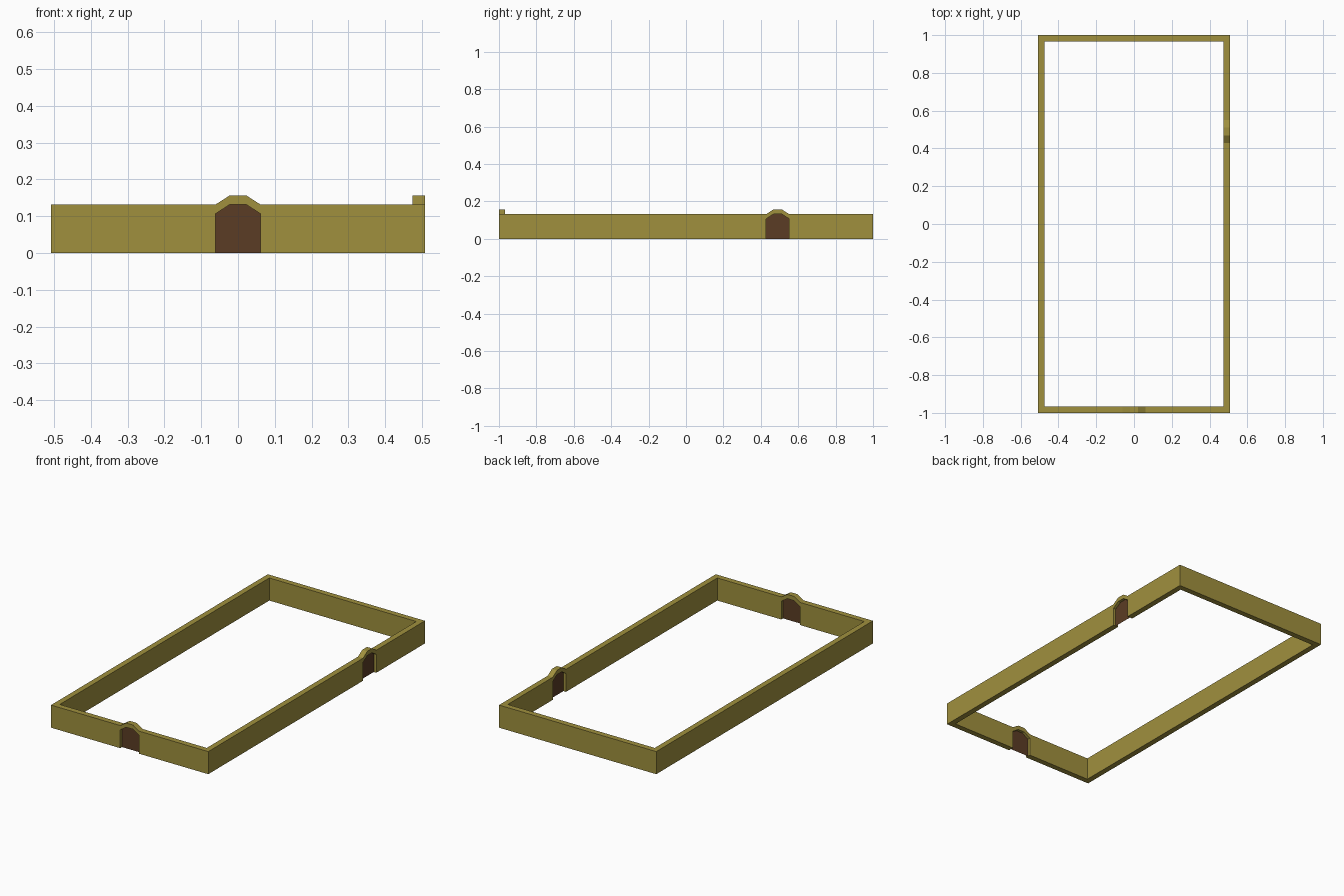
import bpy, bmesh
from math import pi
from mathutils import Matrix, Vector

if "Cube" in bpy.data.objects:
    bpy.data.objects.remove(bpy.data.objects["Cube"])

HX, HY, T = 0.508, 1.0, 0.033        # half sizes and wall thickness
H, SPRING, TOP = 0.132, 0.107, 0.157  # wall top, arch shoulder, arch crest
W, C = 0.061, 0.022                   # gate half width, crest half width


def material(name, color):
    m = bpy.data.materials.new(name)
    m.diffuse_color = (*color, 1)
    m.use_nodes = True
    m.node_tree.nodes["Principled BSDF"].inputs["Base Color"].default_value = m.diffuse_color
    return m


def finish(bm, name, mat):
    me = bpy.data.meshes.new(name)
    bm.to_mesh(me)
    bm.free()
    me.materials.append(mat)
    ob = bpy.data.objects.new(name, me)
    bpy.context.collection.objects.link(ob)
    return ob


def wall_profile(half, gate):
    """Wall elevation; ends are the first two and last two points."""
    if gate is None:
        return [(half, H), (-half, H), (-half, 0), (half, 0)]
    g = gate
    over = [(half, H), (g + W, H), (g + C, TOP), (g - C, TOP), (g - W, H), (-half, H)]
    under = [(-half, 0), (g - W, 0), (g - W, SPRING), (g - C, H),
             (g + C, H), (g + W, SPRING), (g + W, 0), (half, 0)]
    return over + under


def add_wall(bm, turn, half, dist, gate):
    """Mitred wall: the inner face is pulled in by T at both ends."""
    rot = Matrix.Rotation(turn * pi / 2, 3, 'Z')
    pts = wall_profile(half, gate)
    outer = [bm.verts.new(rot @ Vector((s, -dist, z))) for s, z in pts]
    inner = [bm.verts.new(rot @ Vector((max(-half + T, min(half - T, s)), -dist + T, z)))
             for s, z in pts]
    bm.faces.new(outer)
    bm.faces.new(inner[::-1])
    for i in range(len(pts)):
        j = (i + 1) % len(pts)
        if abs(pts[i][0]) == half and pts[i][0] == pts[j][0]:
            continue                  # open mitred end
        bm.faces.new((outer[i], inner[i], inner[j], outer[j]))


def add_door(name, turn, dist, gate, mat):
    rot = Matrix.Rotation(turn * pi / 2, 3, 'Z')
    pts = [(-W, 0), (W, 0), (W, SPRING), (C, H), (-C, H), (-W, SPRING)]
    bm = bmesh.new()
    bm.faces.new([bm.verts.new(rot @ Vector((gate + s, -dist + T / 2, z))) for s, z in pts])
    finish(bm, name, mat)


stone = material("olive_stone", (0.35, 0.28, 0.048))
wood = material("dark_wood", (0.105, 0.046, 0.018))

# Perimeter wall: front, right, back, left, welded into one ring
bm = bmesh.new()
for turn, half, dist, gate in ((0, HX, HY, 0.0), (1, HY, HX, 0.49),
                               (2, HX, HY, None), (3, HY, HX, None)):
    add_wall(bm, turn, half, dist, gate)
bmesh.ops.remove_doubles(bm, verts=bm.verts, dist=0.0005)
bmesh.ops.recalc_face_normals(bm, faces=bm.faces)
finish(bm, "perimeter_wall", stone)

# Gate doors, set halfway into the wall
add_door("front_gate_door", 0, HY, 0.0, wood)
add_door("side_gate_door", 1, HX, 0.49, wood)
